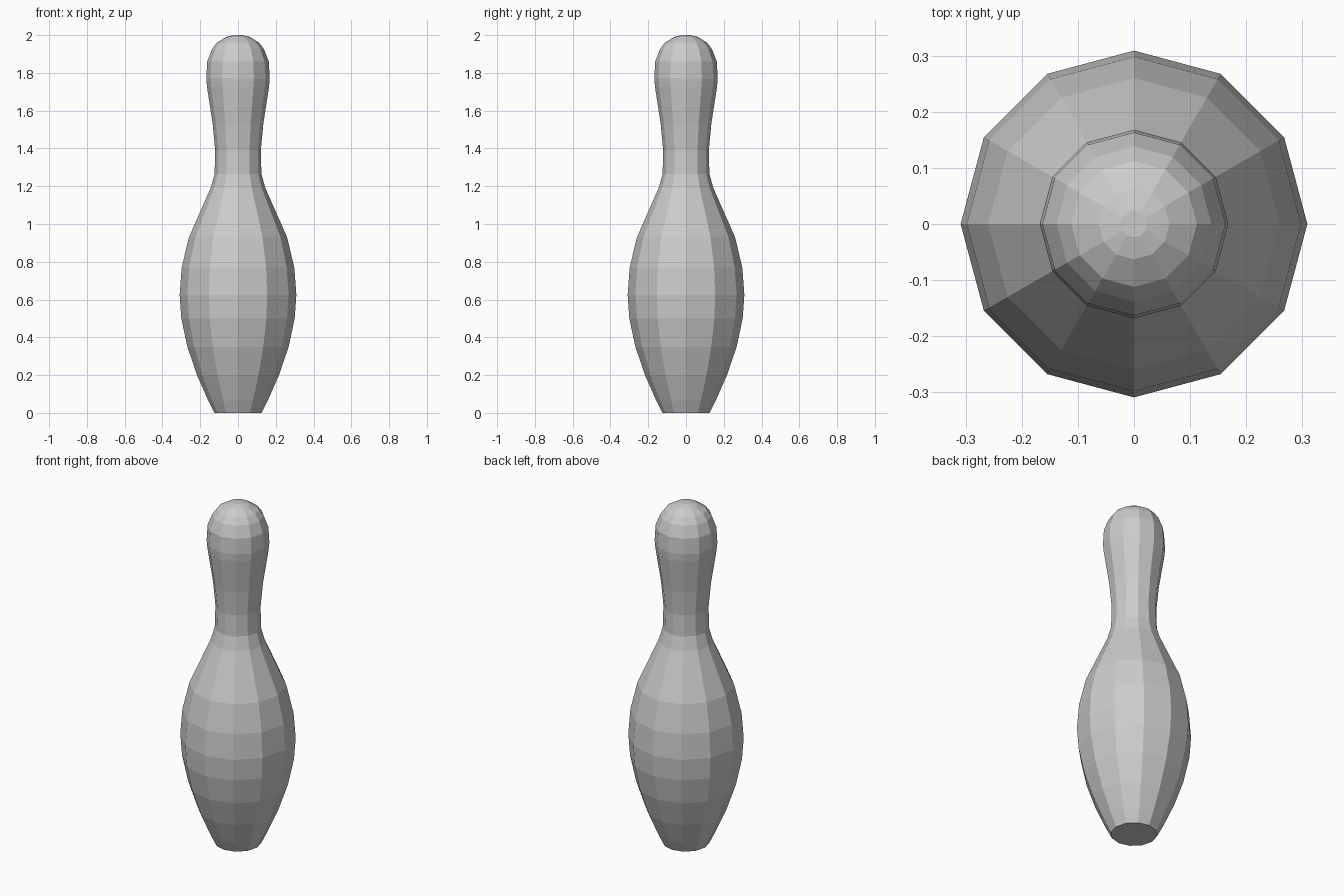
import bpy, bmesh
from math import cos, sin, tau

if "Cube" in bpy.data.objects:
    bpy.data.objects.remove(bpy.data.objects["Cube"])

SIDES = 12

# Silhouette from base to crown: (radius, height)
PROFILE = [
    (0.125, 0.0), (0.158, 0.066), (0.217, 0.20), (0.268, 0.35),
    (0.300, 0.50), (0.309, 0.625), (0.298, 0.77), (0.260, 0.93),
    (0.145, 1.19), (0.124, 1.265), (0.121, 1.39), (0.134, 1.53),
    (0.164, 1.725), (0.168, 1.77), (0.163, 1.86), (0.138, 1.925),
    (0.112, 1.96), (0.063, 1.99), (0.024, 2.0),
]


def lathe(name, profile, sides):
    bm = bmesh.new()
    rings = [[bm.verts.new((r * cos(tau * i / sides), r * sin(tau * i / sides), z))
              for i in range(sides)] for r, z in profile]
    for low, high in zip(rings, rings[1:]):
        for i in range(sides):
            j = (i + 1) % sides
            bm.faces.new((low[i], low[j], high[j], high[i]))
    # Flat base and crown caps
    bm.faces.new(rings[0][::-1])
    bm.faces.new(rings[-1])
    mesh = bpy.data.meshes.new(name)
    bm.to_mesh(mesh)
    bm.free()
    obj = bpy.data.objects.new(name, mesh)
    bpy.context.collection.objects.link(obj)
    return obj


# Faceted pin body
lathe("bowling_pin", PROFILE, SIDES)
